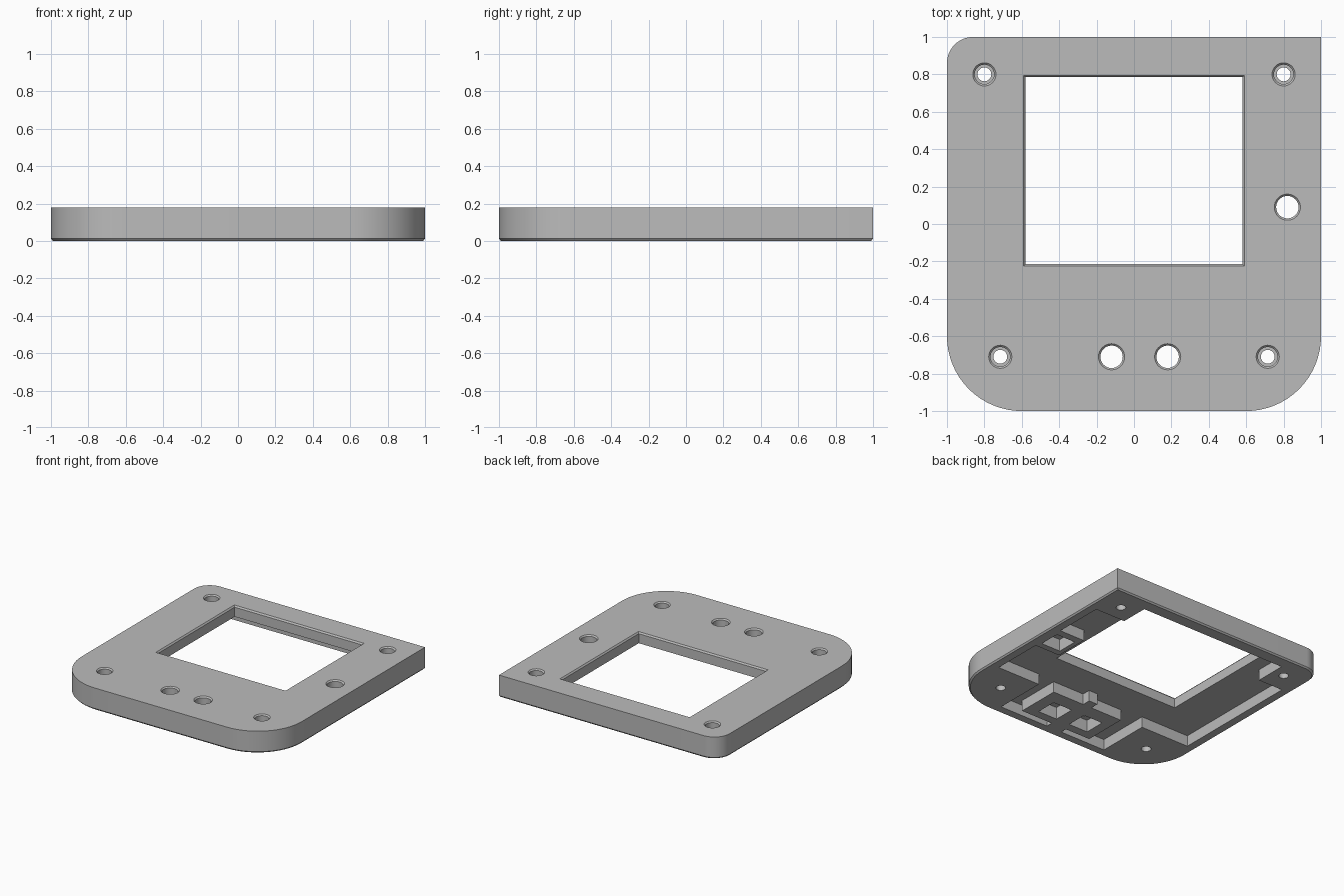
import bpy, bmesh, math

if "Cube" in bpy.data.objects:
    bpy.data.objects.remove(bpy.data.objects["Cube"])

TOP, FLOOR = 0.18, 0.09

grey = bpy.data.materials.new("plain grey")
grey.use_nodes = True
grey.diffuse_color = (0.5, 0.5, 0.5, 1)
grey.node_tree.nodes["Principled BSDF"].inputs["Base Color"].default_value = (0.5, 0.5, 0.5, 1)


def loft(name, rings):
    """Closed solid through a stack of equal-length rings of points."""
    bm = bmesh.new()
    loops = [[bm.verts.new(p) for p in ring] for ring in rings]
    n = len(loops[0])
    bm.faces.new(loops[0][::-1])
    bm.faces.new(loops[-1])
    for a, b in zip(loops, loops[1:]):
        for i in range(n):
            j = (i + 1) % n
            bm.faces.new((a[i], a[j], b[j], b[i]))
    bmesh.ops.recalc_face_normals(bm, faces=bm.faces)
    mesh = bpy.data.meshes.new(name)
    bm.to_mesh(mesh)
    bm.free()
    mesh.materials.append(grey)
    ob = bpy.data.objects.new(name, mesh)
    bpy.context.collection.objects.link(ob)
    return ob


def rect(x0, x1, y0, y1, z):
    return [(x0, y0, z), (x1, y0, z), (x1, y1, z), (x0, y1, z)]


def box(name, x0, x1, y0, y1, z0, z1):
    return loft(name, [rect(x0, x1, y0, y1, z0), rect(x0, x1, y0, y1, z1)])


def circle(x, y, r, z, n=32):
    return [(x + r * math.cos(math.tau * i / n), y + r * math.sin(math.tau * i / n), z)
            for i in range(n)]


def turned(name, x, y, profile):
    return loft(name, [circle(x, y, r, z) for r, z in profile])


def cut(target, cutters):
    """Subtract each cutter from the target, then discard it."""
    for c in cutters:
        mod = target.modifiers.new("cut", "BOOLEAN")
        mod.operation, mod.solver, mod.object = "DIFFERENCE", "EXACT", c
    graph = bpy.context.evaluated_depsgraph_get()
    mesh = bpy.data.meshes.new_from_object(target.evaluated_get(graph))
    target.modifiers.clear()
    target.data = mesh
    for c in cutters:
        bpy.data.objects.remove(c)


def outline(z, scale=1):
    """Plate outline: two large front corners, one small back corner, one square."""
    pts = [(1, 1)]
    for cx, cy, r, start in ((-0.86, 0.86, 0.14, 90), (-0.6, -0.6, 0.4, 180), (0.6, -0.6, 0.4, 270)):
        for i in range(17):
            a = math.radians(start + 90 * i / 16)
            pts.append((cx + r * math.cos(a), cy + r * math.sin(a)))
    return [(x * scale, y * scale, z) for x, y in pts]


# Plate with a fine chamfer along its lower edge
plate = loft("cover_plate", [outline(0, 0.99), outline(0.012), outline(TOP)])

# Underside pocket, leaving screw blocks and button blocks standing
pocket = box("pocket_cutter", -0.925, 0.925, -0.925, 0.895, -0.1, FLOOR)
blocks = [
    (-1.1, -0.70, 0.63, 1.1),      # back right screw block
    (0.65, 1.1, 0.66, 1.1),        # back left screw block
    (0.53, 1.1, -1.1, -0.483),     # front left screw block
    (-1.1, -0.48, -1.1, -0.478),   # front right screw block
    (0.695, 1.1, -0.05, 0.24),     # side button block
    (-0.29, 0.37, -0.87, -0.50),   # front button block
    (0.0, 0.08, -0.52, -0.43),     # inner rib
    (-0.06, 0.08, -1.1, -0.85),    # outer rib
]
cut(pocket, [box("block", *b, -0.2, 0.3) for b in blocks])
cut(plate, [pocket])

# Display window with a chamfered upper edge
x, y0, y1 = 0.58, -0.215, 0.785
window = loft("window_cutter", [
    rect(-x, x, y0, y1, -0.1),
    rect(-x, x, y0, y1, TOP - 0.012),
    rect(-x - 0.01, x + 0.01, y0 - 0.01, y1 + 0.01, TOP),
    rect(-x - 0.01, x + 0.01, y0 - 0.01, y1 + 0.01, TOP + 0.1)])
cutters = [window]

# Counterbored screw holes
for hx, hy in ((-0.8, 0.8), (0.8, 0.8), (-0.715, -0.71), (0.715, -0.71)):
    cutters.append(turned("screw_cutter", hx, hy, [
        (0.037, -0.1), (0.037, 0.1), (0.052, 0.1), (0.052, TOP - 0.01),
        (0.062, TOP), (0.062, TOP + 0.1)]))

# Button holes above square recesses
for hx, hy in ((0.82, 0.09), (0.18, -0.71), (-0.12, -0.71)):
    cutters.append(turned("button_cutter", hx, hy, [
        (0.06, -0.1), (0.06, TOP - 0.01), (0.07, TOP), (0.07, TOP + 0.1)]))
    cutters.append(box("recess_cutter", hx - 0.088, hx + 0.088, hy - 0.088, hy + 0.088, -0.15, FLOOR + 0.01))
cut(plate, cutters)

# Smooth the rounded corners and bores, keep edges sharp
bpy.ops.object.select_all(action="DESELECT")
plate.select_set(True)
bpy.context.view_layer.objects.active = plate
bpy.ops.object.shade_smooth_by_angle(angle=math.radians(25))
